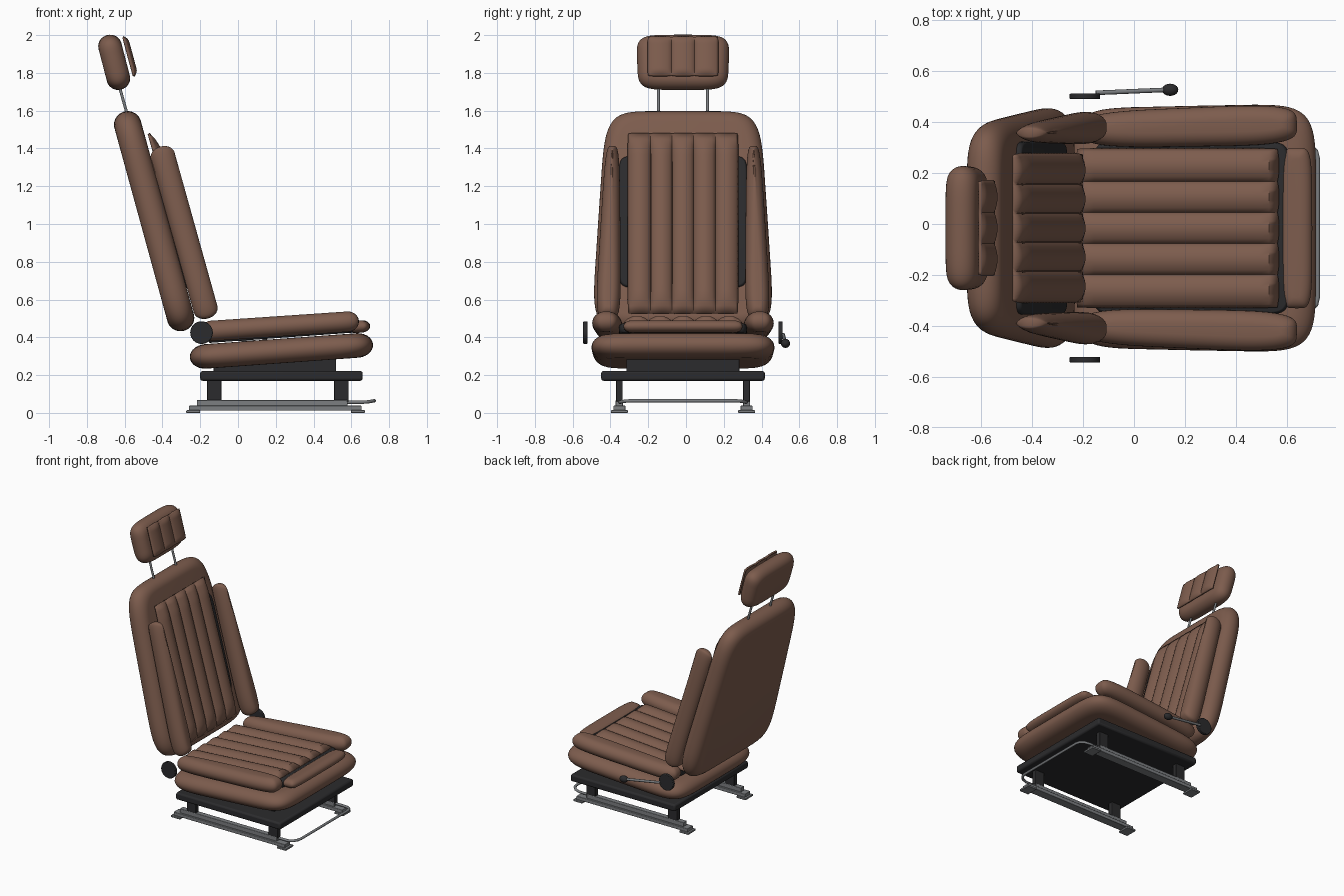
import bpy, bmesh
from math import sin, cos, pi, copysign
from mathutils import Matrix, Vector

if "Cube" in bpy.data.objects:
    bpy.data.objects.remove(bpy.data.objects["Cube"])

MID = -0.016          # the seat's centre plane, offset by the lever on one side
made = []


def material(name, rgb):
    m = bpy.data.materials.new(name)
    m.use_nodes = True
    m.diffuse_color = (*rgb, 1)
    m.node_tree.nodes["Principled BSDF"].inputs["Base Color"].default_value = (*rgb, 1)
    return m


LEATHER = material("brown leather", (0.205, 0.108, 0.075))
BLACK = material("black plastic", (0.024, 0.024, 0.026))
STEEL = material("grey steel", (0.2, 0.21, 0.22))


def add(name, bm, mat, matrix=None):
    mesh = bpy.data.meshes.new(name)
    bmesh.ops.recalc_face_normals(bm, faces=bm.faces)
    bm.to_mesh(mesh)
    bm.free()
    mesh.materials.append(mat)
    ob = bpy.data.objects.new(name, mesh)
    bpy.context.collection.objects.link(ob)
    if matrix:
        ob.matrix_world = matrix
    made.append(ob)
    return ob


def frame(p0, p1):
    """Matrix centred between two points: X along them, Z on the padded side."""
    a, b = Vector(p0), Vector(p1)
    x = (b - a).normalized()
    z = x.cross(Vector((0, 1, 0))).normalized()
    y = z.cross(x)
    m = Matrix((x, y, z)).transposed().to_4x4()
    m.translation = (a + b) / 2 + Vector((0, MID, 0))
    return m, (b - a).length


def cushion(name, p0, p1, w0, w1, thick, edge, power=6, mat=LEATHER, rings=14, segs=72):
    """Rounded pad: superellipse outline, elliptical edge, width w0 to w1."""
    m, length = frame(p0, p1)
    a, bm, loops = length / 2, bmesh.new(), []
    for i in range(rings + 1):
        t = (i / rings - 0.5) * pi * 0.96
        inset, z = edge * (1 - cos(t)), thick / 2 * sin(t)
        ring = []
        for k in range(segs):
            q = 2 * pi * k / segs
            u, v = (copysign(abs(f) ** (2 / power), f) for f in (cos(q), sin(q)))
            half = (w0 + (w1 - w0) * (u + 1) / 2) / 2
            ring.append(bm.verts.new((u * (a - inset), v * (half - min(inset, half * 0.9)), z)))
        loops.append(ring)
    for lo, hi in zip(loops, loops[1:]):
        for k in range(segs):
            n = (k + 1) % segs
            bm.faces.new((lo[k], lo[n], hi[n], hi[k]))
    bm.faces.new(loops[0][::-1])
    bm.faces.new(loops[-1])
    return add(name, bm, mat, m)


def channels(name, p0, p1, width, count, bulge, ease):
    """Stitched panel: parallel padded flutes on a thin backing."""
    m, length = frame(p0, p1)
    bm = bmesh.new()
    bmesh.ops.create_grid(bm, x_segments=24, y_segments=count * 10, size=0.5)
    for v in bm.verts:
        flute = abs(sin(pi * count * (v.co.y + 0.5))) ** 0.7
        end = min(1, (0.5 - abs(v.co.x)) * length / ease)
        v.co = (v.co.x * length, v.co.y * width, bulge * flute * sin(end * pi / 2))
    ob = add(name, bm, LEATHER, m)
    mod = ob.modifiers.new("backing", "SOLIDIFY")
    mod.thickness, mod.offset = 0.012, -1
    return ob


def box(name, xs, ys, zs, mat, bevel=0.004):
    bm = bmesh.new()
    bmesh.ops.create_cube(bm, size=1)
    for v in bm.verts:
        v.co = [r[0] if c < 0 else r[1] for c, r in zip(v.co, (xs, ys, zs))]
        v.co.y += MID
    ob = add(name, bm, mat)
    mod = ob.modifiers.new("soft edge", "BEVEL")
    mod.width, mod.segments = bevel, 2
    return ob


def tube(name, points, radius, mat):
    cu = bpy.data.curves.new(name, "CURVE")
    cu.dimensions, cu.bevel_depth, cu.bevel_resolution = "3D", radius, 3
    cu.use_fill_caps = True
    sp = cu.splines.new("POLY")
    sp.points.add(len(points) - 1)
    for p, c in zip(sp.points, points):
        p.co = (c[0], c[1] + MID, c[2], 1)
    sp.use_smooth = True
    cu.materials.append(mat)
    ob = bpy.data.objects.new(name, cu)
    bpy.context.collection.objects.link(ob)
    return ob


# Seat cushion
cushion("seat_cushion", (-0.255, 0, 0.293), (0.715, 0, 0.363), 0.94, 0.98, 0.13, 0.085, 7)
cushion("seat_inner_pad", (-0.16, 0, 0.395), (0.61, 0, 0.45), 0.68, 0.68, 0.05, 0.01, 14, BLACK)
channels("seat_channels", (-0.22, 0, 0.418), (0.562, 0, 0.472), 0.61, 5, 0.033, 0.03)
cushion("seat_front_bolster", (0.577, 0, 0.452), (0.70, 0, 0.461), 0.63, 0.63, 0.065, 0.045, 5)

# Backrest
cushion("backrest", (-0.603, 0, 1.595), (-0.285, 0, 0.435), 0.82, 0.975, 0.145, 0.07, 7)
cushion("backrest_inner_pad", (-0.462, 0, 1.36), (-0.278, 0, 0.66), 0.68, 0.68, 0.04, 0.01, 14, BLACK)
channels("backrest_channels", (-0.478, 0, 1.475), (-0.212, 0, 0.525), 0.57, 5, 0.035, 0.1)

# Side bolsters, supports, rails, recliner discs and headrest posts in pairs
for s, side in ((1, "left"), (-1, "right")):
    cushion(f"seat_bolster_{side}", (-0.2, s * 0.385, 0.43), (0.64, s * 0.408, 0.487),
            0.14, 0.165, 0.108, 0.06, 4)
    cushion(f"backrest_bolster_{side}", (-0.412, s * 0.373, 1.41), (-0.158, s * 0.397, 0.5),
            0.075, 0.14, 0.13, 0.05, 5)
    y = s * 0.337
    for x, end in ((-0.125, "rear"), (0.547, "front")):
        box(f"{end}_support_{side}", (x - 0.038, x + 0.038), (y - 0.018, y + 0.018), (0.06, 0.18), BLACK)
    for x, end in ((-0.237, "rear"), (0.635, "front")):
        box(f"{end}_foot_{side}", (x - 0.037, x + 0.037), (y - 0.045, y + 0.045), (0, 0.014), STEEL, 0.003)
    box(f"lower_rail_{side}", (-0.26, 0.655), (y - 0.032, y + 0.032), (0.012, 0.038), STEEL, 0.003)
    box(f"upper_rail_{side}", (-0.218, 0.58), (y - 0.019, y + 0.019), (0.036, 0.068), STEEL, 0.003)

    bm = bmesh.new()
    bmesh.ops.create_cone(bm, cap_ends=True, segments=32, radius1=0.06, radius2=0.06, depth=0.022,
                          matrix=Matrix.Translation((-0.193, s * 0.517 + MID, 0.425)) @ Matrix.Rotation(pi / 2, 4, "X"))
    disc = add(f"recliner_disc_{side}", bm, BLACK)
    mod = disc.modifiers.new("soft edge", "BEVEL")
    mod.width, mod.segments = 0.004, 2
    tube(f"headrest_post_{side}", [(-0.575, s * 0.13, 1.54), (-0.64, s * 0.13, 1.77)], 0.008, STEEL)

# Headrest
cushion("headrest", (-0.693, 0, 2.0), (-0.618, 0, 1.712), 0.495, 0.475, 0.125, 0.06, 5)
channels("headrest_channels", (-0.612, 0, 1.985), (-0.558, 0, 1.785), 0.365, 3, 0.018, 0.03)

# Base pan and the block that carries the cushion
box("base_pan", (-0.2, 0.66), (-0.433, 0.433), (0.17, 0.222), BLACK, 0.012)
box("cushion_carrier", (-0.13, 0.52), (-0.3, 0.3), (0.21, 0.29), BLACK)

# Slide adjuster bar across the front
half = [(0.48, 0.335, 0.056), (0.655, 0.335, 0.056), (0.69, 0.325, 0.059),
        (0.715, 0.3, 0.063), (0.722, 0.27, 0.064)]
tube("slide_bar", half + [(x, -y, z) for x, y, z in reversed(half)], 0.009, STEEL)

# Recline lever with its knob
tube("recline_lever", [(-0.15, 0.531, 0.415), (0.13, 0.543, 0.37)], 0.009, STEEL)
bm = bmesh.new()
bmesh.ops.create_uvsphere(bm, u_segments=20, v_segments=12, radius=1,
                          matrix=Matrix.Translation((0.142, 0.543 + MID, 0.368)) @ Matrix.Diagonal((0.032, 0.024, 0.024, 1)))
add("lever_knob", bm, BLACK)

# Smooth shading with sharp creases kept
bpy.ops.object.select_all(action="DESELECT")
for ob in made:
    ob.select_set(True)
bpy.context.view_layer.objects.active = made[0]
bpy.ops.object.shade_smooth_by_angle(angle=0.7)
